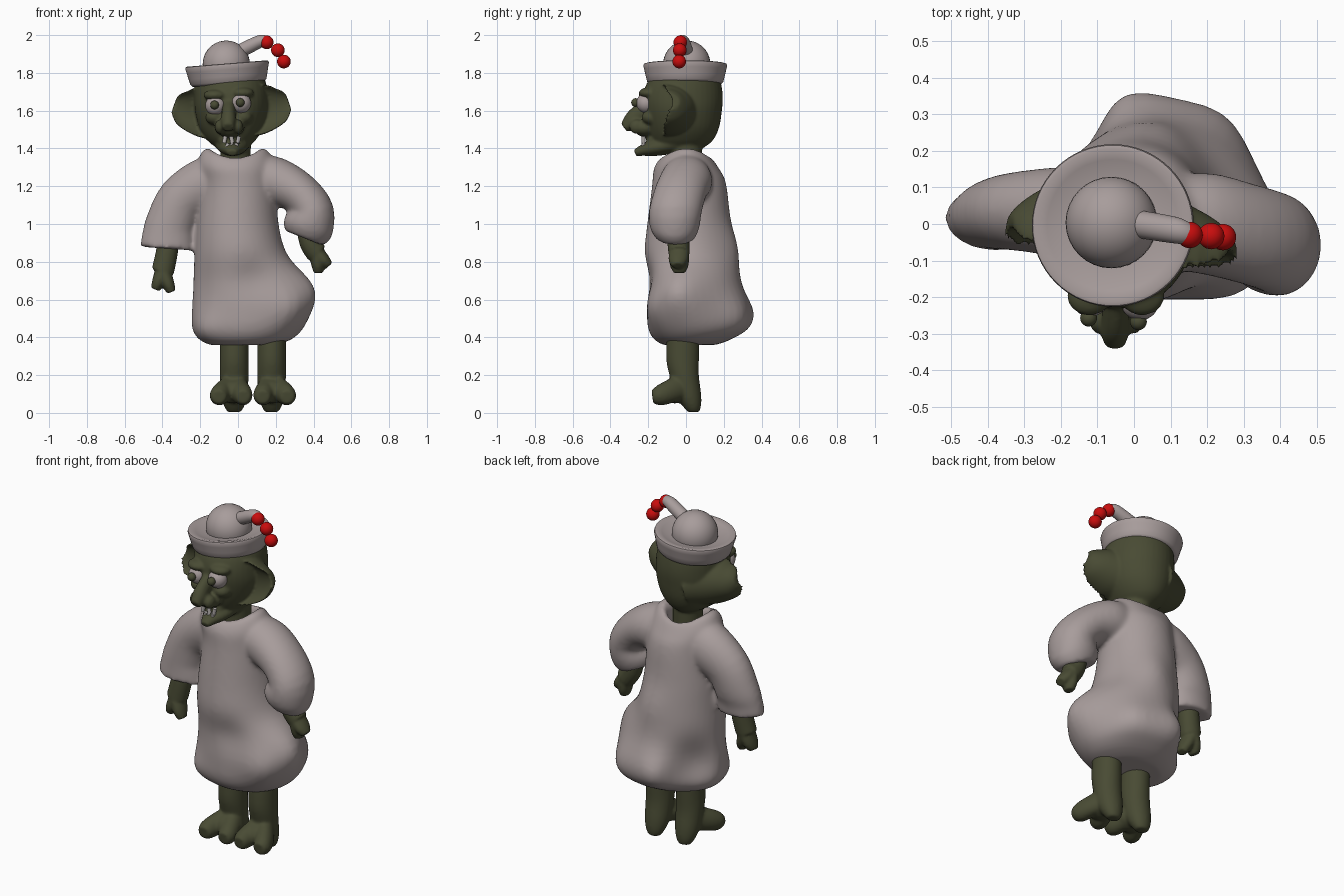
import bpy, bmesh, math
from mathutils import Vector, Matrix

if "Cube" in bpy.data.objects:
    bpy.data.objects.remove(bpy.data.objects["Cube"])

X, Y = Vector((1, 0, 0)), Vector((0, 1, 0))


def material(name, rgb):
    m = bpy.data.materials.new(name)
    m.use_nodes = True
    color = (*rgb, 1)
    m.diffuse_color = color
    node = next(n for n in m.node_tree.nodes if n.type == "BSDF_PRINCIPLED")
    node.inputs["Base Color"].default_value = color
    node.inputs["Roughness"].default_value = 0.7
    return m


CLOTH = material("pale_cloth", (.39, .335, .33))
SKIN = material("olive_skin", (.066, .07, .034))
RED = material("red_bead", (.58, .004, .004))
TOOTH = material("tooth_white", (.46, .43, .42))


def bounds(z, x0, x1, y0, y1):
    """Level ring row from its extents."""
    return ((x0 + x1) / 2, (y0 + y1) / 2, z, (x1 - x0) / 2, (y1 - y0) / 2)


def spline_rows(rows, steps=4):
    out = []
    for i in range(len(rows) - 1):
        quad = [rows[min(max(i + d, 0), len(rows) - 1)] for d in (-1, 0, 1, 2)]
        for j in range(steps):
            t = j / steps
            out.append([b + t / 2 * (c - a + t * (2*a - 5*b + 4*c - d + t * (3*(b - c) + d - a)))
                        for a, b, c, d in zip(*quad)])
    return out + [list(rows[-1])]


def loft(bm, rows, ref=Y, level=False, crescent=False, saddle=0, smooth=True, sides=40):
    """Skin elliptical rings (x, y, z, a, b) along a path, capped at both ends."""
    rows = spline_rows(rows) if smooth else rows
    centers = [Vector(r[:3]) for r in rows]
    rings = []
    for i, (c, row) in enumerate(zip(centers, rows)):
        tangent = centers[min(i + 1, len(rows) - 1)] - centers[max(i - 1, 0)]
        u = X if level else tangent.cross(ref).normalized()
        ring = []
        for k in range(sides):
            ang = math.tau * k / sides
            s = math.sin(ang)
            if crescent and s < -.01:
                s = -.3 - .6 * s
            p = c + u * row[3] * math.cos(ang) + ref * row[4] * s
            p.z -= saddle * math.sin(ang) ** 2 * min(max((c.z - 1.25) / .13, 0), 1)
            ring.append(bm.verts.new(p))
        rings.append(ring)
    for r0, r1 in zip(rings, rings[1:]):
        for k in range(sides):
            n = (k + 1) % sides
            bm.faces.new((r0[k], r0[n], r1[n], r1[k]))
    bm.faces.new(rings[0][::-1])
    bm.faces.new(rings[-1])


def blob(bm, center, radii):
    m = Matrix.Translation(center) @ Matrix.Diagonal((*radii, 1))
    bmesh.ops.create_uvsphere(bm, u_segments=32, v_segments=20, radius=1, matrix=m)


def push(bm, center, reach, offset):
    """Soft sculpting pull around a point."""
    for v in bm.verts:
        d = (v.co - Vector(center)).length / reach
        v.co += Vector(offset) * math.exp(-d * d)


def finish(name, bm, mat, voxel=0, relax=4):
    """Turn a bmesh into an object; a voxel size melts its pieces together."""
    bmesh.ops.recalc_face_normals(bm, faces=bm.faces)
    for f in bm.faces:
        f.smooth = True
    me = bpy.data.meshes.new(name)
    bm.to_mesh(me)
    bm.free()
    me.materials.append(mat)
    ob = bpy.data.objects.new(name, me)
    bpy.context.scene.collection.objects.link(ob)
    if voxel:
        rem = ob.modifiers.new("melt", "REMESH")
        rem.mode = "VOXEL"
        rem.voxel_size = voxel
        rem.use_smooth_shade = True
        sm = ob.modifiers.new("relax", "SMOOTH")
        sm.factor = 0.5
        sm.iterations = relax
    else:
        me.set_sharp_from_angle(angle=math.radians(45))
    return ob


def ball(name, center, r, mat):
    bm = bmesh.new()
    blob(bm, center, (r, r, r))
    return finish(name, bm, mat)


# Robe: lumpy gown with a saddle-shaped open collar and two sleeves
bm = bmesh.new()
loft(bm, [bounds(*r) for r in (
    (.36, -.15, .2, -.12, .16), (.39, -.21, .28, -.17, .24), (.45, -.25, .33, -.2, .32),
    (.55, -.255, .34, -.205, .335), (.7, -.24, .32, -.205, .29), (.85, -.23, .25, -.22, .255),
    (1, -.22, .215, -.205, .235), (1.2, -.2, .2, -.18, .215), (1.32, -.215, .19, -.17, .175),
    (1.395, -.18, .15, -.14, .14), (1.385, -.135, .105, -.1, .11), (1.25, -.11, .08, -.09, .09))],
    level=True, saddle=.05)
push(bm, (.34, -.04, .62), .15, (.09, -.03, .01))
push(bm, (.26, -.18, .55), .12, (.03, -.04, 0))
push(bm, (-.2, .22, .55), .15, (.05, -.07, 0))
push(bm, (.22, .28, .5), .12, (.02, .02, 0))
push(bm, (0, .34, .52), .1, (-.02, .03, 0))
push(bm, (.08, .26, .88), .12, (0, .03, 0))
push(bm, (-.2, -.15, .45), .1, (-.02, -.025, -.01))
push(bm, (.08, -.2, .72), .1, (0, .02, 0))
loft(bm, [(-.08, .01, 1.23, .135, .12), (-.18, .03, 1.205, .142, .125), (-.3, .035, 1.125, .13, .11),
          (-.36, .03, 1, .13, .1), (-.372, .02, .93, .137, .09), (-.377, .015, .87, .142, .088)])
loft(bm, [(.08, 0, 1.24, .135, .12), (.2, .0, 1.225, .128, .14), (.32, -.03, 1.165, .112, .14),
          (.392, -.055, 1.07, .115, .14), (.37, -.06, .98, .135, .13), (.35, -.055, .925, .11, .1)])
finish("robe", bm, CLOTH, .012, 11)

# Head: skull, neck, jaw, hooked nose, eyelids and wide cupped ears melted together
bm = bmesh.new()
loft(bm, [bounds(*r) for r in (
    (1.395, -.1, .04, -.14, .08), (1.44, -.16, .09, -.18, .14), (1.51, -.205, .135, -.205, .175),
    (1.6, -.228, .16, -.225, .19), (1.67, -.23, .16, -.23, .195), (1.74, -.225, .15, -.21, .187),
    (1.8, -.2, .13, -.17, .17))], level=True)
loft(bm, [(-.012, 0, z, .08, .085) for z in (1.24, 1.34, 1.45)])
loft(bm, [(-.03, -.05, 1.43, .055, .1), (-.03, -.16, 1.405, .045, .075),
          (-.03, -.23, 1.39, .03, .045), (-.03, -.27, 1.375, .018, .025)], ref=X)
loft(bm, [(-.045, -.17, 1.65, .04, .035), (-.05, -.25, 1.58, .05, .037),
          (-.052, -.29, 1.54, .047, .04), (-.052, -.328, 1.51, .028, .028)], ref=X)
blob(bm, (-.045, -.215, 1.51), (.08, .06, .05))
blob(bm, (-.04, -.15, 1.44), (.065, .06, .05))
for side in (-1, 1):
    blob(bm, (-.048 + side * .047, -.26, 1.515), (.028, .04, .038))
    blob(bm, (-.05 + side * .072, -.195, 1.688 + side * .006), (.062, .055, .03))
    blob(bm, (-.048 + side * .075, -.18, 1.565), (.05, .055, .04))
    shift_y, shift_z = (0, 0) if side > 0 else (.06, -.015)
    ear = [(.04, -.08, 1.6, .14, .21), (.12, -.095, 1.61, .135, .165), (.2, -.1, 1.625, .108, .125),
           (.245, -.095, 1.64, .075, .085), (.268, -.09, 1.648, .045, .055)]
    loft(bm, [(-.035 + side * (x + .035), y + shift_y, z + shift_z, a, b)
              for x, y, z, a, b in ear], crescent=True)
finish("head", bm, SKIN, .008, 5)

# Eyes with stalked round pupils
for name, x, z, y in (("right", -.12, 1.627, -.2), ("left", .016, 1.64, -.21)):
    ball(name + "_eye", (x, y, z), .053, CLOTH)
    ball(name + "_pupil", (x - .004, y - .057, z + .003), .023, SKIN)

# Crooked peg teeth
for row, z, offsets in (("upper", 1.447, (-.07, -.033, .002)), ("lower", 1.41, (-.056, -.032, -.01))):
    for i, x in enumerate(offsets):
        bm = bmesh.new()
        m = Matrix.Translation((x, -.225, z)) @ Matrix.Rotation(.2 * (-1) ** i, 4, "Y")
        bmesh.ops.create_cone(bm, cap_ends=True, segments=12, radius1=.011, radius2=.011,
                              depth=.036, matrix=m)
        finish(f"{row}_tooth_{i + 1}", bm, TOOTH)

# Hat: tilted flared brim, dome and stalk
bm = bmesh.new()
profile = [(.16, -.004), (.192, 0), (.202, .012), (.209, .04), (.217, .075), (.222, .095),
           (.219, .105), (.21, .108), (.18, .1), (.15, .09), (.1, .086)]
loft(bm, [(0, 0, z, r, r) for r, z in profile], level=True, smooth=False, sides=64)
brim = finish("hat_brim", bm, CLOTH)
brim.location = (-.05, -.004, 1.742)
brim.rotation_euler = (0, -.08, 0)
ball("hat_dome", (-.062, .004, 1.846), .125, CLOTH)
bm = bmesh.new()
loft(bm, [(-.02, .005, 1.9, .036, .038), (.06, -.008, 1.94, .036, .038),
          (.12, -.018, 1.968, .033, .036), (.15, -.025, 1.968, .028, .03)])
finish("hat_stalk", bm, CLOTH)

# String of beads
for i, (x, z) in enumerate(((.152, 1.962), (.211, 1.92), (.243, 1.86))):
    ball(f"bead_{i + 1}", (x, -.03 - i * .003, z), .036, RED)

# Forearms, each ending in two fingers
arms = {
    "right_hand": ([(-.36, .02, 1, .055, .055), (-.375, .01, .86, .058, .058), (-.398, 0, .75, .06, .055)],
                   [(-.438, -.01, .653), (-.352, -.02, .64)]),
    "left_hand": ([(.355, -.04, 1, .05, .055), (.38, -.04, .9, .054, .058), (.418, -.037, .845, .058, .056)],
                  [(.482, -.045, .778), (.426, -.035, .74)]),
}
for name, (arm, tips) in arms.items():
    bm = bmesh.new()
    loft(bm, arm)
    wrist = Vector(arm[-1][:3])
    for tip in tips:
        mid = wrist.lerp(Vector(tip), .6)
        loft(bm, [(*wrist, .042, .054), (*mid, .034, .05), (*tip, .024, .03)])
    finish(name, bm, SKIN, .008, 4)

# Legs flowing into chunky feet with a low heel and two spread toes
for name, x, out in (("right_leg", -.02, -1), ("left_leg", .178, 1)):
    bm = bmesh.new()
    loft(bm, [(x, -.01, .5, .075, .085), (x, -.018, .3, .076, .087), (x, -.01, .2, .076, .078),
              (x, .01, .1, .07, .07), (x, .03, .04, .055, .05), (x, .04, .004, .035, .03)])
    blob(bm, (x, -.06, .115), (.085, .08, .065))
    for side in (-1, 1):
        spread = side * (.078 if side == out else .045)
        loft(bm, [(x, .0, .15, .07, .06), (x + spread * .7, -.08, .115, .062, .056),
                  (x + spread, -.14, .092, .054, .052), (x + spread * 1.05, -.178, .085, .035, .035)], ref=X)
    finish(name, bm, SKIN, .009, 5)
